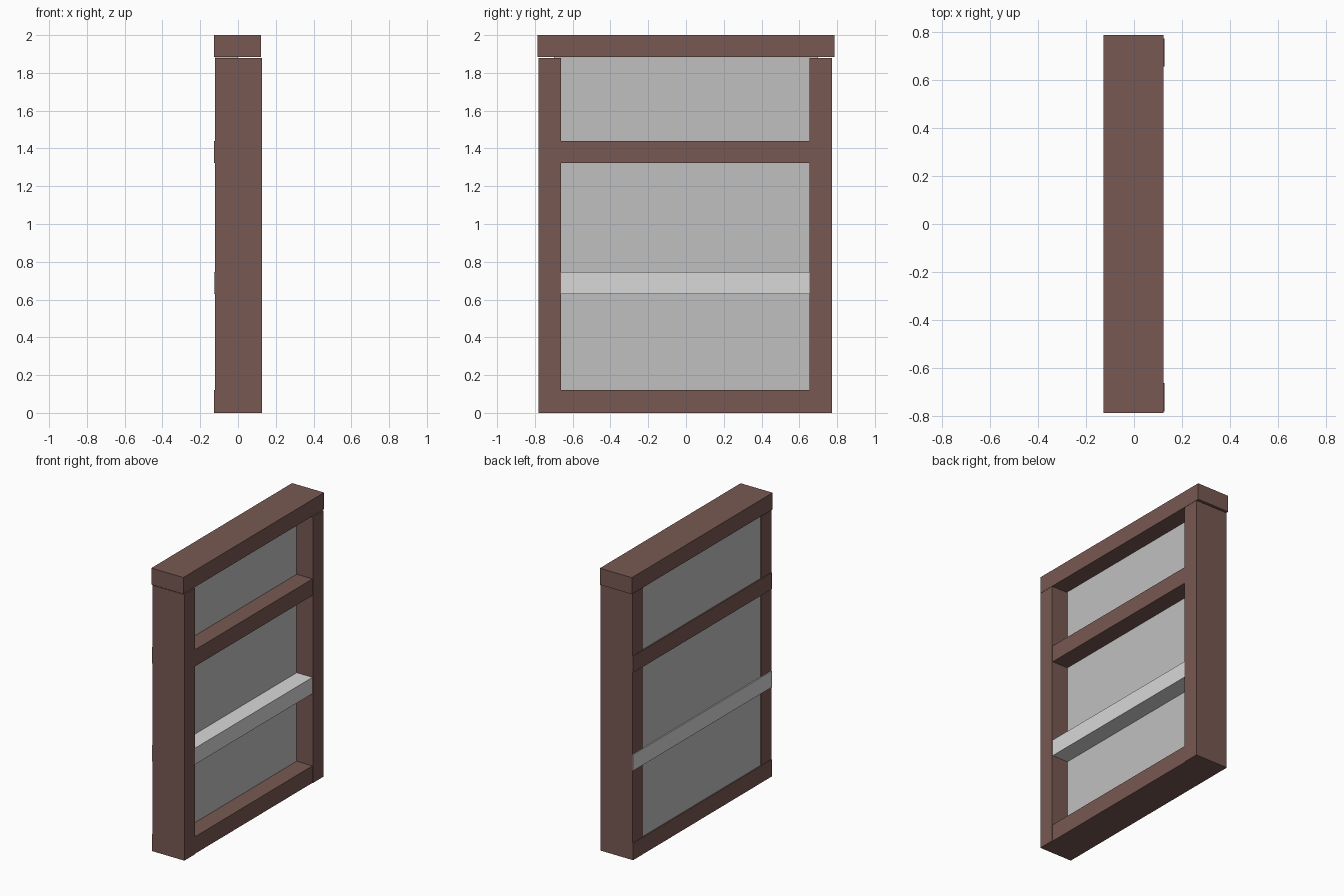
import bpy

if "Cube" in bpy.data.objects:
    bpy.data.objects.remove(bpy.data.objects["Cube"])


def material(name, rgb):
    """Flat colour from sRGB 0-255 values."""
    lin = [((c / 255 + 0.055) / 1.055) ** 2.4 for c in rgb]
    m = bpy.data.materials.new(name)
    m.diffuse_color = (*lin, 1)
    m.use_nodes = True
    m.node_tree.nodes["Principled BSDF"].inputs["Base Color"].default_value = m.diffuse_color
    return m


def box(name, x, y, z, mat):
    """Box spanning the given (min, max) ranges."""
    bpy.ops.mesh.primitive_cube_add(size=1)
    o = bpy.context.object
    o.name = name
    o.location = [(a + b) / 2 for a, b in (x, y, z)]
    o.scale = [b - a for a, b in (x, y, z)]
    bpy.ops.object.transform_apply(location=True, scale=True)
    o.data.materials.append(mat)
    return o


wood = material("brown wood", (120, 88, 82))
glass = material("grey glass", (192, 192, 192))
metal = material("light grey bar", (216, 216, 216))

# Two upright posts, slightly forward of the rails and just short of the cap
POST_X = (-0.122, 0.127)
for name, y in (("left_post", (-0.78, -0.662)), ("right_post", (0.655, 0.772))):
    box(name, POST_X, y, (0, 1.878), wood)

# Rails pass through the posts and show on the back face
RAIL_X = (-0.127, 0.123)
for name, z, mat in (("bottom_rail", (0, 0.12), wood),
                     ("push_bar", (0.63, 0.745), metal),
                     ("middle_rail", (1.323, 1.44), wood)):
    box(name, RAIL_X, (-0.778, 0.77), z, mat)

# Top cap, a little wider than the posts
box("top_cap", RAIL_X, (-0.785, 0.785), (1.883, 2.0), wood)

# Thick pane filling the rear half of the frame
box("glass_pane", (-0.119, 0.0), (-0.70, 0.70), (0.06, 1.94), glass)
